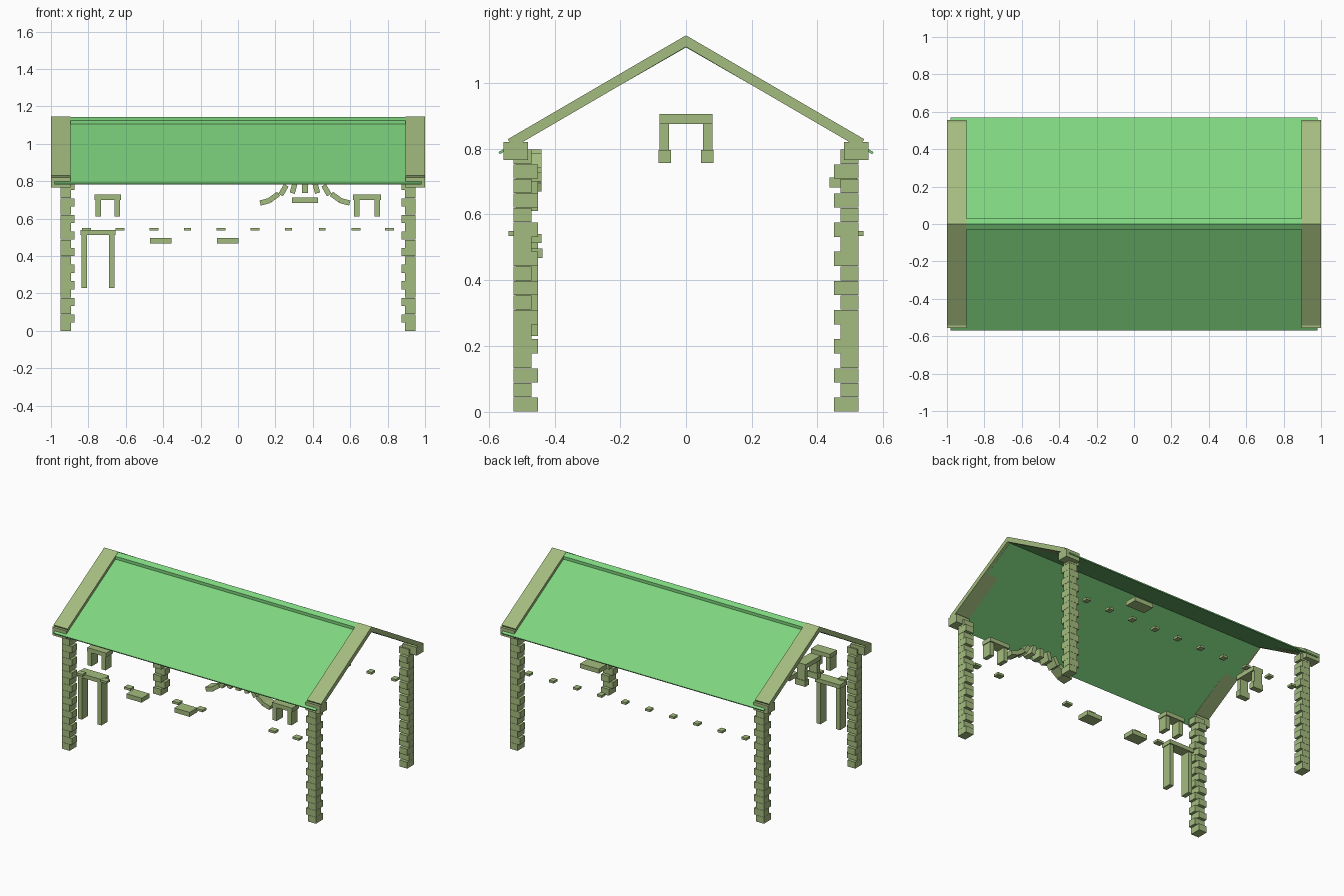
import bpy, bmesh, math
from mathutils import Matrix, Vector

if "Cube" in bpy.data.objects:
    bpy.data.objects.remove(bpy.data.objects["Cube"])


def material(name, rgb):
    m = bpy.data.materials.new(name)
    m.diffuse_color = (*rgb, 1)
    m.use_nodes = True
    m.node_tree.nodes["Principled BSDF"].inputs["Base Color"].default_value = m.diffuse_color
    return m


STONE = material("pale_stone", (0.37, 0.50, 0.21))
GREEN = material("roof_green", (0.21, 0.66, 0.21))


def make(name, bm, mat):
    bmesh.ops.recalc_face_normals(bm, faces=bm.faces)
    me = bpy.data.meshes.new(name)
    bm.to_mesh(me)
    bm.free()
    me.materials.append(mat)
    ob = bpy.data.objects.new(name, me)
    bpy.context.collection.objects.link(ob)
    return ob


def box(bm, x0, x1, y0, y1, z0, z1, tilt=0):
    """Box from its limits, optionally tilted around y."""
    c = Vector(((x0 + x1) / 2, (y0 + y1) / 2, (z0 + z1) / 2))
    s = Matrix.Diagonal((abs(x1 - x0), abs(y1 - y0), abs(z1 - z0), 1))
    r = Matrix.Rotation(math.radians(tilt), 4, 'Y')
    bmesh.ops.create_cube(bm, size=1, matrix=Matrix.Translation(c) @ r @ s)


def extrude_x(bm, profile, x0, x1):
    """Prism along x from a (y, z) outline."""
    a = [bm.verts.new((x0, y, z)) for y, z in profile]
    b = [bm.verts.new((x1, y, z)) for y, z in profile]
    n = len(profile)
    bm.faces.new(a)
    bm.faces.new(b[::-1])
    for i in range(n):
        bm.faces.new((a[i], b[i], b[(i + 1) % n], a[(i + 1) % n]))


# Corner columns: quoin bricks alternating long in x and long in y
H = 0.798 / 18
for sx, xn in ((-1, "left"), (1, "right")):
    for sy, yn in ((-1, "front"), (1, "back")):
        bm = bmesh.new()
        for i in range(18):
            inx, iny = (0.875, 0.47) if i % 2 else (0.892, 0.45)
            box(bm, sx * inx, sx * 0.95, sy * iny, sy * 0.525,
                i * H, (i + 1) * H - 0.001)
        make(f"{yn}_{xn}_column", bm, STONE)

        # Block under the gable beam end
        bm = bmesh.new()
        box(bm, sx * 0.895, sx * 1.0, sy * 0.48, sy * 0.555, 0.765, 0.82)
        make(f"{yn}_{xn}_beam_block", bm, STONE)

    # Gable beam following both slopes
    bm = bmesh.new()
    extrude_x(bm, [(0, 1.145), (0.542, 0.829), (0.527, 0.803), (0, 1.110),
                   (-0.527, 0.803), (-0.542, 0.829)], sx * 0.895, sx * 1.0)
    make(f"{xn}_gable_beam", bm, STONE)

# Thin roof sheet
bm = bmesh.new()
extrude_x(bm, [(0, 1.123), (0.57, 0.790), (0.567, 0.783), (0, 1.108),
               (-0.567, 0.783), (-0.57, 0.790)], -0.98, 0.98)
make("roof_sheet", bm, GREEN)

# Ridge cap along the top of the roof
bm = bmesh.new()
extrude_x(bm, [(0, 1.142), (0.03, 1.125), (0.03, 1.104), (0, 1.12),
               (-0.03, 1.104), (-0.03, 1.125)], -0.895, 0.895)
make("ridge_cap", bm, GREEN)

# Front openings: lintel over two jambs (x0, x1, bottom, lintel base, top)
for name, x0, x1, z0, z1, z2 in (
        ("left_window_frame", -0.768, -0.625, 0.61, 0.70, 0.728),
        ("right_window_frame", 0.615, 0.765, 0.61, 0.70, 0.728),
        ("door_frame", -0.842, -0.655, 0.23, 0.513, 0.54)):
    bm = bmesh.new()
    box(bm, x0, x1, -0.515, -0.44, z1, z2)
    for a in (x0 + 0.005, x1 - 0.035):
        box(bm, a, a + 0.03, -0.515, -0.45, z0, z1)
    make(name, bm, STONE)

# Left gable window: lintel and stepped jambs
bm = bmesh.new()
box(bm, -0.95, -0.875, -0.08, 0.08, 0.875, 0.905)
for s in (-1, 1):
    box(bm, -0.945, -0.885, s * 0.051, s * 0.08, 0.796, 0.875)
    box(bm, -0.95, -0.875, s * 0.046, s * 0.084, 0.756, 0.796)
make("gable_window_frame", bm, STONE)

# Sills
for name, x, z, s in (("front_left_sill", -0.413, 0.482, -1),
                      ("front_middle_sill", -0.055, 0.482, -1),
                      ("back_sill", 0.358, 0.697, 1)):
    bm = bmesh.new()
    w = 0.07 if s > 0 else 0.057
    box(bm, x - w, x + w, s * 0.437, s * 0.52, z - 0.015, z + 0.015)
    make(name, bm, STONE)

# Small stones in a row along the front and back
for name, s, w, skip in (("front_stud_row", -1, 0.024, (3, 6, 7)),
                         ("back_stud_row", 1, 0.018, ())):
    bm = bmesh.new()
    for i in range(10):
        if i not in skip:
            x = (i - 4.5) * 0.18
            box(bm, x - w, x + w, s * 0.5, s * 0.54, 0.535, 0.55)
    make(name, bm, STONE)

# Entrance arch: mirrored stones around a centre stone (offset, z, length, tilt)
bm = bmesh.new()
box(bm, 0.342, 0.374, -0.515, -0.44, 0.738, 0.795)
for dx, z, length, tilt in ((0.06, 0.765, 0.06, 75), (0.115, 0.752, 0.06, 60),
                            (0.165, 0.715, 0.058, 36), (0.213, 0.69, 0.055, 15)):
    for s in (-1, 1):
        x = 0.358 + s * dx
        box(bm, x - length / 2, x + length / 2, -0.515, -0.44,
            z - 0.014, z + 0.014, s * tilt)
make("entrance_arch", bm, STONE)
